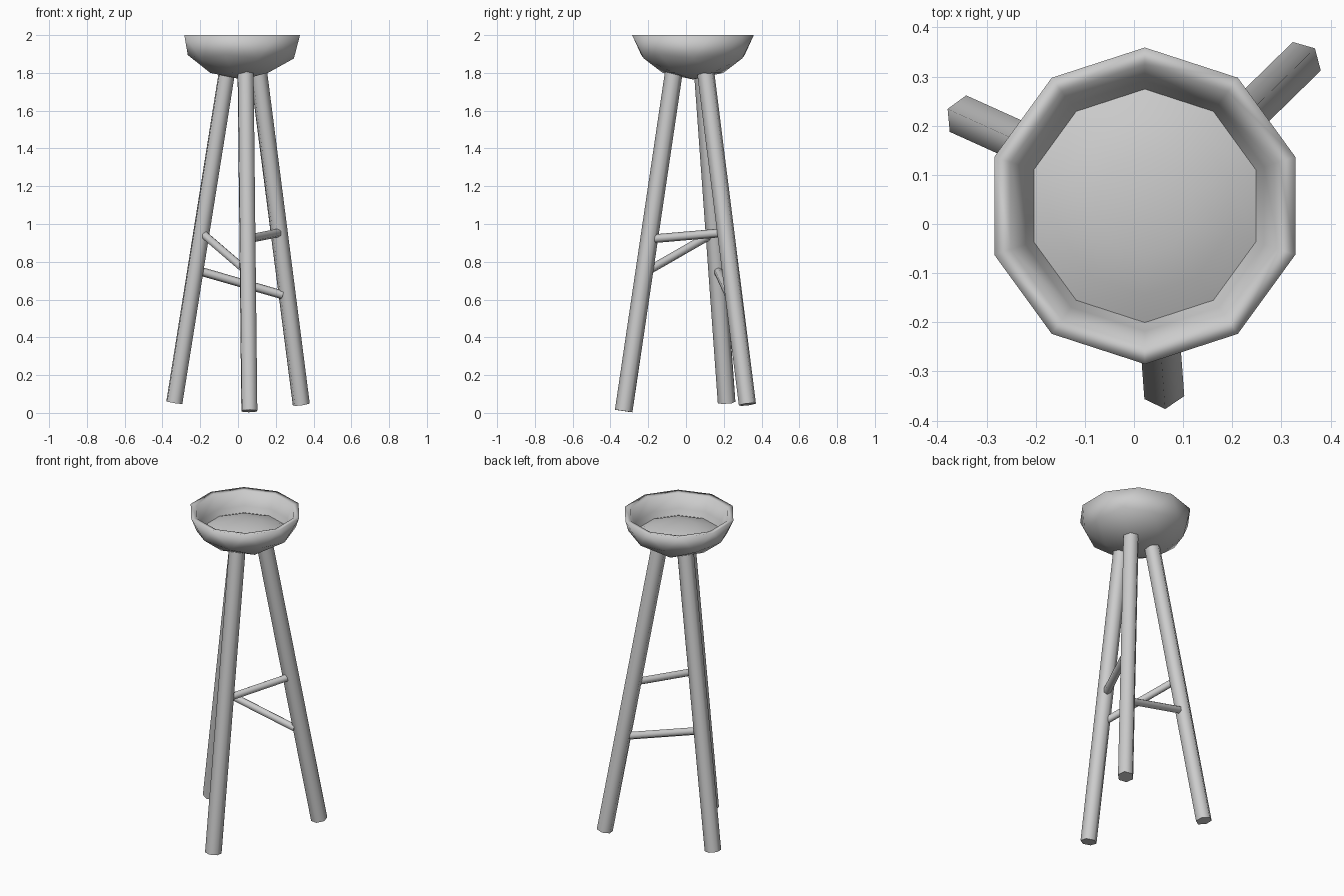
import bpy, bmesh, math
from mathutils import Vector

if "Cube" in bpy.data.objects:
    bpy.data.objects.remove(bpy.data.objects["Cube"])

CX, CY = 0.022, 0.037   # bowl centre


def finish(name, bm, angle):
    bmesh.ops.recalc_face_normals(bm, faces=bm.faces)
    me = bpy.data.meshes.new(name)
    bm.to_mesh(me)
    bm.free()
    ob = bpy.data.objects.new(name, me)
    bpy.context.collection.objects.link(ob)
    bpy.ops.object.select_all(action='DESELECT')
    ob.select_set(True)
    bpy.context.view_layer.objects.active = ob
    bpy.ops.object.shade_smooth_by_angle(angle=math.radians(angle))
    return ob


def rod(name, a, b, r):
    """Six-sided rod between two points, a corner facing the lean."""
    a, b = Vector(a), Vector(b)
    bm = bmesh.new()
    bmesh.ops.create_cone(bm, cap_ends=True, segments=6, radius1=r, radius2=r,
                          depth=(b - a).length)
    ob = finish(name, bm, 65)
    ob.location = (a + b) / 2
    ob.rotation_mode = 'QUATERNION'
    ob.rotation_quaternion = (b - a).to_track_quat('Z', 'Y')


# Bowl: lower half of a squashed icosphere with a thick rim and inner wall
bm = bmesh.new()
bmesh.ops.create_icosphere(bm, subdivisions=2, radius=1)
bmesh.ops.delete(bm, geom=[v for v in bm.verts if v.co.z > 0.01], context='VERTS')
for v in bm.verts:
    v.co = (CX + v.co.x * 0.322, CY + v.co.y * 0.322, 2 + v.co.z * 0.235)
edges = [e for e in bm.edges if e.is_boundary]
for r, z in ((0.287, 1.995), (0.255, 1.915), (0.23, 1.865)):
    ext = bmesh.ops.extrude_edge_only(bm, edges=edges)['geom']
    for v in (g for g in ext if isinstance(g, bmesh.types.BMVert)):
        d = Vector((v.co.x - CX, v.co.y - CY)).normalized() * r
        v.co = (CX + d.x, CY + d.y, z)
    edges = [g for g in ext if isinstance(g, bmesh.types.BMEdge)]
finish("bowl", bm, 179)

# Seat: shallow dome inside the bowl
bm = bmesh.new()
rings = []
for r, z in ((0.242, 1.878), (0.18, 1.904), (0.10, 1.922)):
    rings.append([bm.verts.new((CX + r * math.cos(t), CY + r * math.sin(t), z))
                  for t in (math.radians(90 + 36 * i) for i in range(10))])
top = bm.verts.new((CX, CY, 1.928))
for i in range(10):
    j = (i + 1) % 10
    for lo, hi in zip(rings, rings[1:]):
        bm.faces.new((lo[i], lo[j], hi[j], hi[i]))
    bm.faces.new((rings[-1][i], rings[-1][j], top))
finish("seat", bm, 60)

# Legs, sunk a little into the bowl
LEGS = {
    "front_leg": ((0.06, -0.33, 0.01), (0.04, -0.062, 1.82)),
    "left_leg": ((-0.337, 0.215, 0.055), (-0.056, 0.088, 1.82)),
    "right_leg": ((0.335, 0.325, 0.045), (0.107, 0.102, 1.82)),
}
for name, (a, b) in LEGS.items():
    rod(name, a, b, 0.047)

# Rungs between the legs
rod("left_rung", (-0.185, 0.14, 0.948), (0.045, -0.205, 0.75), 0.023)
rod("right_rung", (0.05, -0.195, 0.92), (0.215, 0.185, 0.953), 0.023)
rod("back_rung", (-0.2, 0.17, 0.75), (0.235, 0.228, 0.625), 0.023)
